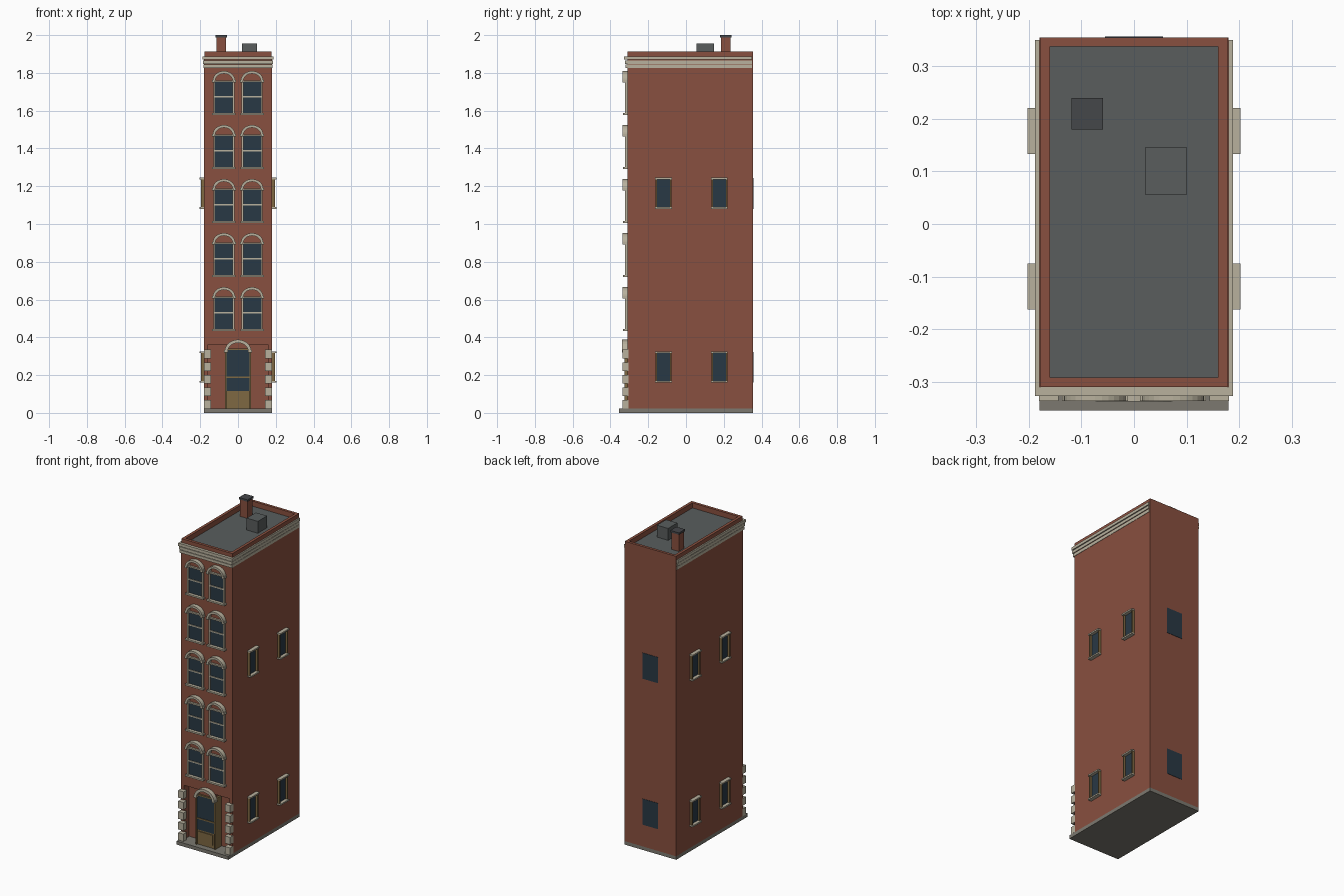
import bpy, bmesh, math

cube = bpy.data.objects.get("Cube")
if cube:
    bpy.data.objects.remove(cube, do_unlink=True)


def material(name, rgb):
    m = bpy.data.materials.new(name)
    m.use_nodes = True
    m.diffuse_color = (*rgb, 1)
    m.node_tree.nodes["Principled BSDF"].inputs["Base Color"].default_value = (*rgb, 1)
    return m


BRICK = material("red brick", (0.25, 0.08, 0.05))
STONE = material("pale stone", (0.48, 0.44, 0.34))
ROOF = material("roof grey", (0.1, 0.11, 0.11))
SLAB = material("pavement grey", (0.2, 0.19, 0.16))
GLASS = material("dark glass", (0.022, 0.04, 0.058))
BRONZE = material("bronze", (0.21, 0.14, 0.055))
METAL = material("dark metal", (0.06, 0.063, 0.068))


def finish(name, bm, mat):
    bmesh.ops.recalc_face_normals(bm, faces=bm.faces)
    mesh = bpy.data.meshes.new(name)
    bm.to_mesh(mesh)
    bm.free()
    mesh.materials.append(mat)
    ob = bpy.data.objects.new(name, mesh)
    bpy.context.scene.collection.objects.link(ob)
    return ob


def box(name, x, y, z, mat):
    """Box from (low, high) ranges on each axis."""
    bm = bmesh.new()
    bmesh.ops.create_cube(bm, size=1)
    for v in bm.verts:
        v.co = [r[0] if c < 0 else r[1] for c, r in zip(v.co, (x, y, z))]
    return finish(name, bm, mat)


def arch(name, cx, z, half, rise, width, y, mat, steps=14):
    """Half-elliptical ring, extruded between two y values."""
    bm = bmesh.new()
    rings = []
    for i in range(steps + 1):
        a = math.pi * i / steps
        c, s = math.cos(a), math.sin(a)
        pts = [(half, rise, y[0]), (half, rise, y[1]),
               (half - width, rise - width, y[1]), (half - width, rise - width, y[0])]
        rings.append([bm.verts.new((cx + h * c, d, z + r * s)) for h, r, d in pts])
    for a, b in zip(rings, rings[1:]):
        for k in range(4):
            bm.faces.new((a[k], a[k - 1], b[k - 1], b[k]))
    bm.faces.new(rings[0])
    bm.faces.new(rings[-1])
    return finish(name, bm, mat)


W, FRONT, BACK = 0.18, -0.31, 0.355
ROOF_Z, TOP, FLOOR = 1.88, 1.912, 0.022
PORCH, PORCH_TOP, PORCH_BACK = 0.158, 0.362, -0.26

# Base slab and brick shell with a shallow entrance recess
box("base_slab", (-W, W), (-0.355, BACK), (0, FLOOR), SLAB)
box("main_wall", (-W, W), (PORCH_BACK, BACK), (FLOOR, ROOF_Z - 0.004), BRICK)
box("front_wall", (-W, W), (FRONT, PORCH_BACK), (PORCH_TOP, ROOF_Z - 0.004), BRICK)
for side, s in (("left", 1), ("right", -1)):
    box(f"{side}_entrance_pier", sorted((s * PORCH, s * W)), (FRONT, PORCH_BACK),
        (FLOOR, PORCH_TOP), BRICK)

# Flat roof inside a brick parapet
box("roof_deck", (-0.165, 0.165), (-0.296, 0.342), (ROOF_Z - 0.006, ROOF_Z), ROOF)
low = ROOF_Z - 0.004
P = 0.178
box("front_parapet", (-P, P), (FRONT, -0.292), (low, TOP), BRICK)
box("back_parapet", (-P, P), (0.338, BACK), (low, TOP), BRICK)
for side, s in (("left", 1), ("right", -1)):
    box(f"{side}_parapet", sorted((s * 0.16, s * P)), (-0.292, 0.338), (low, TOP), BRICK)

# Chimney and roof hatch
box("chimney", (-0.114, -0.064), (0.185, 0.235), (ROOF_Z, 1.99), BRICK)
box("chimney_cap", (-0.119, -0.059), (0.18, 0.24), (1.988, 2.0), METAL)
box("roof_hatch", (0.022, 0.1), (0.055, 0.147), (ROOF_Z, 1.955), ROOF)

# Stepped cornice: three bands, each reaching further out towards the top
for i in range(3):
    z = (1.826 + 0.022 * i, 1.844 + 0.022 * i)
    out = 0.003 * i
    box(f"front_cornice_{i}", (-0.182 - out, 0.182 + out), (-0.321 - out, FRONT), z, STONE)
    for side, s in (("left", 1), ("right", -1)):
        box(f"{side}_cornice_{i}", sorted((s * W, s * (0.182 + out))), (FRONT, 0.35), z, STONE)


def front_window(name, cx, z):
    """Arched sash window with its sill at height z."""
    top = z + 0.18
    box(name + "_glass", (cx - 0.05, cx + 0.05), (-0.314, FRONT), (z + 0.006, top), GLASS)
    box(name + "_sill", (cx - 0.062, cx + 0.062), (-0.333, FRONT), (z, z + 0.01), STONE)
    box(name + "_lintel", (cx - 0.056, cx + 0.056), (-0.322, FRONT), (top - 0.007, top + 0.002), STONE)
    box(name + "_meeting_rail", (cx - 0.05, cx + 0.05), (-0.319, FRONT), (z + 0.092, z + 0.1), STONE)
    for s in (-1, 1):
        x = cx + s * 0.051
        box(name + "_jamb", (x - 0.005, x + 0.005), (-0.322, FRONT), (z + 0.01, top), STONE)
        x = cx + s * 0.055
        box(name + "_impost", (x - 0.008, x + 0.008), (-0.337, FRONT), (top - 0.008, top + 0.004), STONE)
    arch(name + "_arch", cx, top + 0.002, 0.059, 0.05, 0.014, (-0.337, FRONT), STONE)


for floor in range(5):
    for side, s in (("left", 1), ("right", -1)):
        front_window(f"{side}_window_{floor + 1}", s * 0.0745, 0.434 + 0.286 * floor)

# Entrance door, framed in bronze under a stone arch
box("door_surround", (-0.068, 0.068), (-0.318, PORCH_BACK), (FLOOR, 0.34), BRONZE)
box("door_glass", (-0.06, 0.06), (-0.321, -0.318), (0.116, 0.334), GLASS)
box("door_panel", (-0.05, 0.05), (-0.323, -0.318), (0.042, 0.106), BRONZE)
box("door_rail", (-0.06, 0.06), (-0.325, -0.318), (0.184, 0.192), BRONZE)
box("door_head", (-0.068, 0.068), (-0.326, -0.318), (0.332, 0.34), BRONZE)
for s in (-1, 1):
    box("door_post", sorted((s * 0.06, s * 0.068)), (-0.326, -0.318), (FLOOR, 0.332), BRONZE)
    box("door_impost", sorted((s * 0.054, s * 0.073)), (-0.338, FRONT), (0.32, 0.33), STONE)
box("door_tympanum", (-0.056, 0.056), (-0.316, PORCH_BACK), (0.338, 0.362), BRICK)
arch("door_arch", 0, 0.325, 0.071, 0.063, 0.017, (-0.338, FRONT), STONE)

# Corner stones beside the entrance
for i in range(5):
    z = FLOOR + 0.0666 * i
    for side, s in (("left", 1), ("right", -1)):
        box(f"{side}_quoin_{i}", sorted((s * 0.144, s * 0.181)), (-0.337, -0.305), (z, z + 0.046), STONE)


def side_window(name, s, cy, z):
    """Bronze box frame with stone lintel and sill on a side wall."""
    def part(label, out, y, zr, mat):
        box(f"{name}_{label}", sorted((s * (W - 0.002), s * out)), y, zr, mat)
    top = z + 0.165
    part("glass", W + 0.003, (cy - 0.036, cy + 0.036), (z + 0.006, top - 0.006), GLASS)
    part("lintel", 0.203, (cy - 0.044, cy + 0.044), (top - 0.009, top), STONE)
    part("sill", 0.203, (cy - 0.044, cy + 0.044), (z, z + 0.009), STONE)
    for d in (-0.038, 0.038):
        part("jamb", 0.196, (cy + d - 0.004, cy + d + 0.004), (z + 0.009, top - 0.009), BRONZE)


# Side and rear windows on two storeys
for level, z in (("lower", 0.16), ("upper", 1.08)):
    for side, s in (("left", 1), ("right", -1)):
        side_window(f"{side}_{level}_front_window", s, -0.119, z)
        side_window(f"{side}_{level}_rear_window", s, 0.177, z)
    box(f"back_{level}_window", (-0.055, 0.055), (BACK - 0.003, BACK + 0.002), (z, z + 0.163), GLASS)
